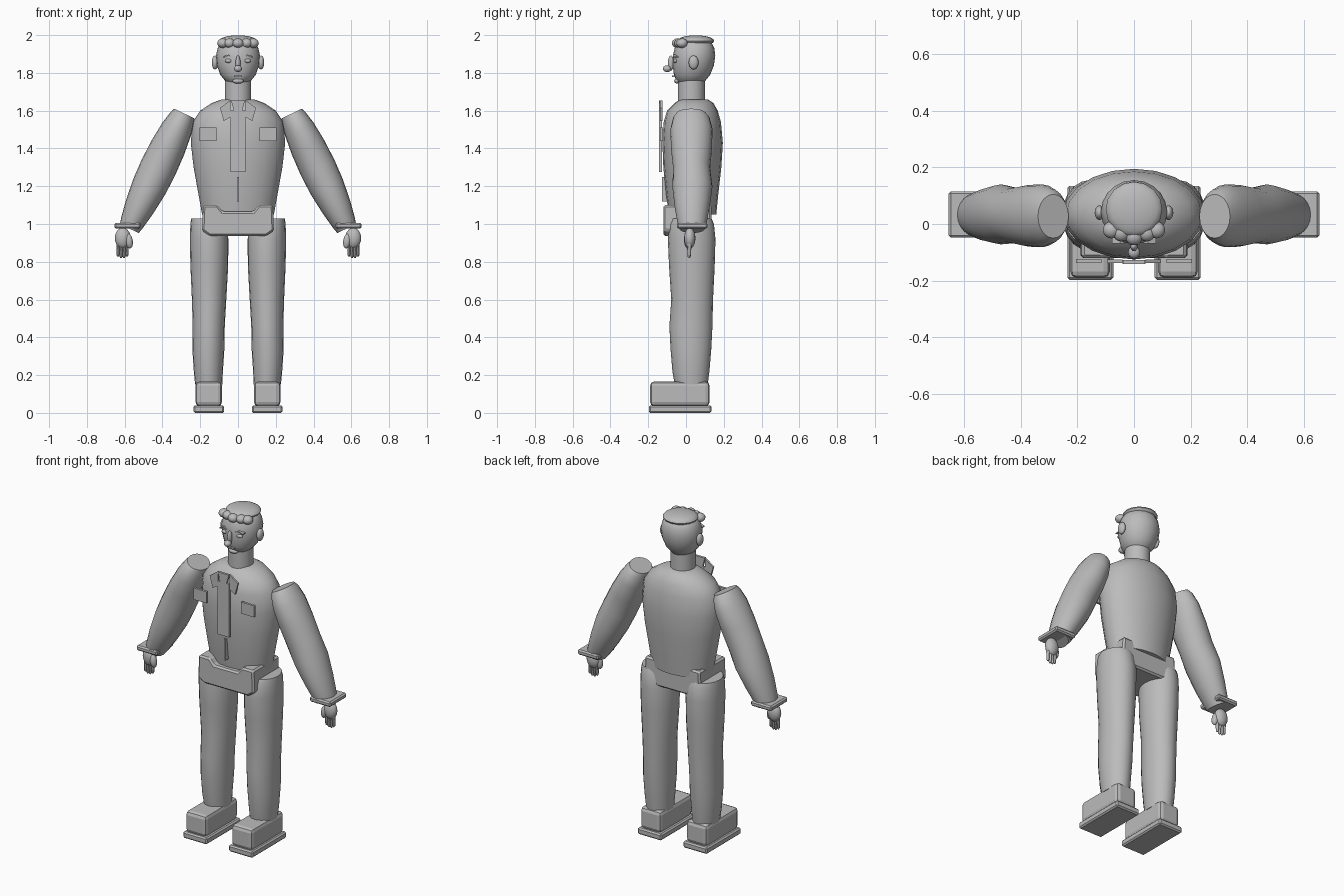
import bpy, bmesh, math
from mathutils import Matrix, Vector

cube = bpy.data.objects.get("Cube")
if cube:
    bpy.data.objects.remove(cube, do_unlink=True)

grey = bpy.data.materials.new("plain grey")
grey.use_nodes = True
COLOUR = (0.5, 0.5, 0.5, 1)
grey.diffuse_color = COLOUR
grey.node_tree.nodes["Principled BSDF"].inputs["Base Color"].default_value = COLOUR


def finish(name, bm, matrix=Matrix(), side=1, smooth=False):
    """Place the mesh, mirror it for the right side, and make the object."""
    bm.transform(Matrix.Diagonal((side, 1, 1, 1)) @ matrix)
    bmesh.ops.recalc_face_normals(bm, faces=bm.faces)
    mesh = bpy.data.meshes.new(name)
    bm.to_mesh(mesh)
    bm.free()
    mesh.materials.append(grey)
    obj = bpy.data.objects.new(name, mesh)
    bpy.context.collection.objects.link(obj)
    if smooth:
        bpy.ops.object.select_all(action="DESELECT")
        obj.select_set(True)
        bpy.context.view_layer.objects.active = obj
        bpy.ops.object.shade_smooth_by_angle(angle=math.radians(40))
    return obj


def loft(name, rings, matrix=Matrix(), side=1, sides=20):
    """Capped tube through rings of (x, z, half width, back y, front y)."""
    bm = bmesh.new()
    loops = []
    for x, z, rx, front, back in rings:
        loop = []
        for i in range(sides):
            a = math.tau * i / sides
            y = (front + back) / 2 + (back - front) / 2 * math.sin(a)
            loop.append(bm.verts.new((x + rx * math.cos(a), y, z)))
        loops.append(loop)
    for a, b in zip(loops, loops[1:]):
        for i in range(sides):
            j = (i + 1) % sides
            bm.faces.new((a[i], a[j], b[j], b[i]))
    bm.faces.new(loops[0])
    bm.faces.new(loops[-1])
    return finish(name, bm, matrix, side, True)


def ball(name, centre, radii, side=1, tilt=0):
    bm = bmesh.new()
    bmesh.ops.create_uvsphere(bm, u_segments=16, v_segments=10, radius=1)
    m = Matrix.Translation(centre) @ Matrix.Rotation(tilt, 4, "Y") @ Matrix.Diagonal((*radii, 1))
    return finish(name, bm, m, side, True)


def box(name, low, high, side=1, bevel=0.0, segments=2):
    bm = bmesh.new()
    bmesh.ops.create_cube(bm, size=1)
    low, high = Vector(low), Vector(high)
    m = Matrix.Translation((low + high) / 2) @ Matrix.Diagonal((*(high - low), 1))
    obj = finish(name, bm, m, side)
    if bevel:
        mod = obj.modifiers.new("soft edges", "BEVEL")
        mod.width, mod.segments = bevel, segments
    return obj


def plate(name, outline, front, back, side=1):
    """Front-facing outline of (x, z) points extruded in depth."""
    bm = bmesh.new()
    face = bm.faces.new([bm.verts.new((x, front, z)) for x, z in outline])
    new = bmesh.ops.extrude_face_region(bm, geom=[face])["geom"]
    verts = [v for v in new if isinstance(v, bmesh.types.BMVert)]
    bmesh.ops.translate(bm, verts=verts, vec=(0, back - front, 0))
    return finish(name, bm, Matrix(), side)


# Torso, neck and head
loft("torso", [
    (0, 1.05, 0.19, -0.09, 0.16), (0, 1.15, 0.208, -0.105, 0.17),
    (0, 1.30, 0.235, -0.12, 0.187), (0, 1.43, 0.25, -0.125, 0.195),
    (0, 1.54, 0.24, -0.118, 0.185), (0, 1.60, 0.20, -0.10, 0.168),
    (0, 1.64, 0.14, -0.06, 0.145), (0, 1.66, 0.085, -0.03, 0.115)])
loft("neck", [(0, 1.63, 0.07, -0.043, 0.1), (0, 1.80, 0.07, -0.043, 0.1)])
loft("head", [
    (0, 1.74, 0.04, -0.02, 0.07), (0, 1.755, 0.066, -0.05, 0.1),
    (0, 1.79, 0.094, -0.064, 0.128), (0, 1.84, 0.112, -0.07, 0.148),
    (0, 1.89, 0.117, -0.07, 0.155), (0, 1.93, 0.108, -0.06, 0.15),
    (0, 1.96, 0.092, -0.045, 0.135), (0, 1.985, 0.05, -0.01, 0.095)])

# Hair cap and front curls
ball("hair_cap", (0, 0.052, 1.97), (0.1, 0.097, 0.029))
for x in (-0.08, -0.045, 0, 0.045, 0.08):
    ball("hair_curl", (x, -0.045 + abs(x) * 0.3, 1.957), (0.03, 0.03, 0.025))

# Face
ball("nose_bridge", (0, -0.08, 1.852), (0.013, 0.016, 0.04))
ball("nose_tip", (0, -0.1, 1.822), (0.021, 0.022, 0.018))
box("mouth", (-0.022, -0.073, 1.779), (0.022, -0.055, 1.787))
ball("chin", (0, -0.045, 1.757), (0.03, 0.018, 0.014))

# Pelvis block with raised hip corners
half = [(0.08, 1.065), (0.11, 1.10), (0.185, 1.10), (0.19, 0.965), (0.15, 0.937)]
pelvis = plate("pelvis", half + [(-x, z) for x, z in reversed(half)], -0.12, 0.135)
soft = pelvis.modifiers.new("soft edges", "BEVEL")
soft.width, soft.segments = 0.01, 1

# Jacket front: placket, knot and fly
box("placket", (-0.04, -0.142, 1.275), (0.04, -0.128, 1.60))
plate("collar_knot", [(-0.037, 1.655), (0.037, 1.655), (0.022, 1.6), (-0.022, 1.6)], -0.142, -0.128)
box("fly", (-0.006, -0.128, 1.12), (0.006, -0.1, 1.25))

arm_turn = Matrix.Translation((0.285, 0, 1.585)) @ Matrix.Rotation(-0.445, 4, "Y")
for side, word in ((1, "left"), (-1, "right")):
    # Face and jacket details
    ball(word + "_ear", (0.122, 0.04, 1.855), (0.017, 0.026, 0.037), side)
    ball(word + "_eye", (0.05, -0.056, 1.864), (0.02, 0.012, 0.011), side)
    plate(word + "_eyebrow", [(0.027, 1.88), (0.05, 1.89), (0.078, 1.881),
                              (0.078, 1.887), (0.05, 1.897), (0.027, 1.887)], -0.068, -0.04, side)
    plate(word + "_collar", [(0.04, 1.655), (0.095, 1.615), (0.075, 1.545), (0.04, 1.565)],
          -0.137, -0.125, side)
    box(word + "_pocket", (0.115, -0.137, 1.44), (0.205, -0.123, 1.51), side)

    # Arm, cuff and hand
    loft(word + "_arm", [
        (0, 0, 0.06, -0.05, 0.105), (0, -0.025, 0.068, -0.068, 0.125),
        (0, -0.09, 0.083, -0.082, 0.14), (0, -0.2, 0.094, -0.08, 0.138),
        (0, -0.32, 0.098, -0.068, 0.128), (0, -0.43, 0.094, -0.072, 0.14),
        (0, -0.55, 0.08, -0.06, 0.125), (0, -0.64, 0.064, -0.045, 0.11),
        (0, -0.675, 0.055, -0.035, 0.1)], arm_turn, side)
    box(word + "_cuff", (0.515, -0.048, 0.975), (0.655, 0.115, 1.006), side, 0.008, 1)
    ball(word + "_palm", (0.61, 0.02, 0.925), (0.042, 0.03, 0.055), side)
    ball(word + "_thumb", (0.577, 0.01, 0.91), (0.02, 0.02, 0.04), side, 0.15)
    for i in range(4):
        x = 0.587 + i * 0.016
        drop = 0.82 if i in (1, 2) else 0.828
        loft(word + "_finger", [(x, 0.91, 0.009, 0.005, 0.03), (x, drop + 0.008, 0.008, 0.008, 0.026),
                                (x, drop, 0.004, 0.013, 0.021)], side=side, sides=8)

    # Leg and shoe
    loft(word + "_leg", [
        (0.155, 0.15, 0.072, -0.06, 0.115), (0.157, 0.22, 0.077, -0.072, 0.124),
        (0.157, 0.34, 0.085, -0.082, 0.134), (0.155, 0.46, 0.085, -0.088, 0.14),
        (0.153, 0.60, 0.091, -0.078, 0.143), (0.152, 0.78, 0.1, -0.09, 0.152),
        (0.153, 0.92, 0.102, -0.096, 0.156), (0.157, 1.0, 0.095, -0.088, 0.148),
        (0.16, 1.03, 0.088, -0.072, 0.135)], side=side)
    box(word + "_shoe", (0.085, -0.19, 0.035), (0.225, 0.125, 0.166), side, 0.022)
    box(word + "_sole", (0.073, -0.197, 0), (0.235, 0.135, 0.04), side, 0.008, 1)
